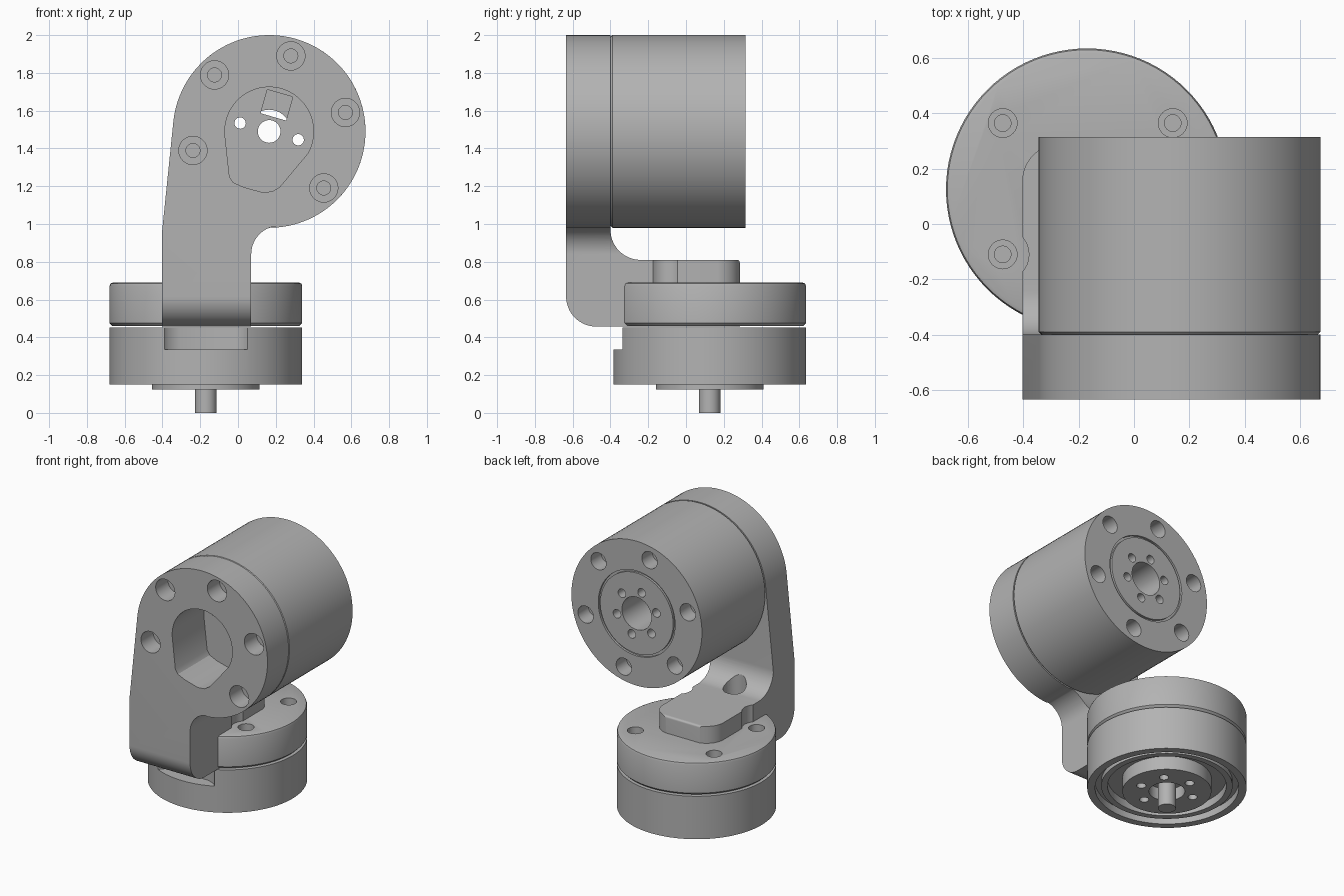
import bpy, bmesh
from math import sin, cos, radians, pi

if "Cube" in bpy.data.objects:
    bpy.data.objects.remove(bpy.data.objects["Cube"])

GREY = (0.45, 0.45, 0.45, 1)
metal = bpy.data.materials.new("plain_grey")
metal.use_nodes = True
metal.diffuse_color = GREY
metal.node_tree.nodes["Principled BSDF"].inputs["Base Color"].default_value = GREY


def place(axis, u, v, h):
    """Outline coordinates u, v and height h along the axis."""
    return {"x": (h, u, v), "y": (u, h, v), "z": (u, v, h)}[axis]


def finish(name, bm):
    bmesh.ops.remove_doubles(bm, verts=bm.verts, dist=1e-5)
    bmesh.ops.recalc_face_normals(bm, faces=bm.faces)
    mesh = bpy.data.meshes.new(name)
    bm.to_mesh(mesh)
    bm.free()
    mesh.materials.append(metal)
    ob = bpy.data.objects.new(name, mesh)
    bpy.context.collection.objects.link(ob)
    return ob


def prism(name, axis, outline, a, b):
    bm = bmesh.new()
    low, high = ([bm.verts.new(place(axis, u, v, h)) for u, v in outline] for h in (a, b))
    bm.faces.new(low)
    bm.faces.new(high)
    for i in range(len(low)):
        j = (i + 1) % len(low)
        bm.faces.new((low[i], low[j], high[j], high[i]))
    return finish(name, bm)


def lathe(name, axis, centre, profile, n=96):
    """Turn a (radius, height) profile whose two ends are caps."""
    bm = bmesh.new()
    rings = [[bm.verts.new(place(axis, centre[0] + r * cos(2 * pi * i / n),
                                 centre[1] + r * sin(2 * pi * i / n), h))
              for i in range(n)] for r, h in profile]
    for lo, hi in zip(rings, rings[1:]):
        for i in range(n):
            j = (i + 1) % n
            bm.faces.new((lo[i], lo[j], hi[j], hi[i]))
    bm.faces.new(rings[0])
    bm.faces.new(rings[-1])
    return finish(name, bm)


def rod(axis, centre, r, a, b, n=32, name="cutter"):
    return lathe(name, axis, centre, [(r, a), (r, b)], n)


def arc(cx, cy, r, a0, a1, n=16):
    steps = [radians(a0 + (a1 - a0) * i / n) for i in range(n + 1)]
    return [(cx + r * cos(t), cy + r * sin(t)) for t in steps]


def polar(centre, r, deg):
    return centre[0] + r * cos(radians(deg)), centre[1] + r * sin(radians(deg))


def combine(ob, tool, operation="DIFFERENCE"):
    mod = ob.modifiers.new("cut", "BOOLEAN")
    mod.operation, mod.solver, mod.object = operation, "EXACT", tool
    bpy.context.view_layer.objects.active = ob
    bpy.ops.object.modifier_apply(modifier=mod.name)
    bpy.data.objects.remove(tool)


HEAD = (0.165, 1.49)
BASE = (-0.17, 0.125)
SCREWS = [(x, y) for x in (-0.475, 0.14) for y in (-0.11, 0.365)]

# Bracket: side profile trimmed by the front outline and the foot outline
side = ([(-0.635, 2.1)] + arc(-0.475, 0.617, 0.16, 180, 270)
        + [(0.285, 0.457)] + arc(0.27, 0.795, 0.015, 0, 90, 4)
        + arc(-0.24, 0.97, 0.16, 270, 180) + [(-0.4, 2.1)])
bracket = prism("bracket", "x", side, -1, 1)
front = ([(-0.403, 0.3), (0.07, 0.3)] + arc(0.22, 0.84, 0.15, 180, 105)
         + arc(*HEAD, 0.51, -85, 175, 80) + [(-0.403, 0.95)])
combine(bracket, prism("cutter", "y", front, -1, 1), "INTERSECT")
foot = ([(-1, -1), (1, -1), (1, -0.3), (0.09, -0.3)]
        + arc(-0.06, 0.155, 0.131, 0, 90) + arc(-0.27, 0.155, 0.134, 90, 180)
        + [(-0.43, -0.3), (-1, -0.3)])
combine(bracket, prism("cutter", "z", foot, 0, 3), "INTERSECT")
for x, y in SCREWS:
    if y < 0:
        combine(bracket, rod("z", (x, y), 0.095, 0.6, 1.2))
combine(bracket, rod("z", (-0.17, -0.3), 0.075, 0.695, 1.0))
for k in range(5):
    spot = polar(HEAD, 0.416, 14 + 60 * k - (60 if k == 4 else 0) * 5)
    combine(bracket, rod("y", spot, 0.075, -0.8, -0.5))
    combine(bracket, rod("y", spot, 0.037, -0.8, -0.42))

# Motor housing with ring groove in its rear face
motor = lathe("motor_housing", "y", HEAD, [
    (0.5, -0.4), (0.51, -0.39), (0.51, 0.315), (0.3, 0.315), (0.3, 0.3),
    (0.285, 0.3), (0.285, 0.315)])

# Teardrop opening through bracket into the motor
opening = (arc(*HEAD, 0.235, -30, 185, 40)
           + [(-0.045, 1.25), (-0.025, 1.22), (0.03, 1.195)]
           + [(0.13, 1.168), (0.18, 1.172), (0.22, 1.195)])
for part in (bracket, motor):
    combine(part, prism("cutter", "y", opening, -0.8, -0.28))

# Motor bores, wire slot and screw holes
combine(motor, rod("y", HEAD, 0.115, -0.1, 0.5, 48))
combine(motor, rod("y", HEAD, 0.06, -0.5, 0.5, 48))
slot = [polar(polar(HEAD, r, 74), w, 164)
        for r, w in ((0.08, 0.07), (0.08, -0.07), (0.21, -0.07), (0.21, 0.07))]
combine(motor, prism("cutter", "y", slot, -0.5, 0.0))
for k in range(6):
    angle = 44 + 60 * k
    combine(motor, rod("y", polar(HEAD, 0.415, angle), 0.06, 0.2, 0.5))
    combine(motor, rod("y", polar(HEAD, 0.415, angle), 0.033, 0.1, 0.5))
    deep = -0.5 if k in (2, 5) else 0.2
    combine(motor, rod("y", polar(HEAD, 0.16, angle), 0.03, deep, 0.5, 24))

# Cap of the base with four screw holes
cap = lathe("base_cap", "z", BASE, [
    (0.495, 0.46), (0.51, 0.475), (0.51, 0.672), (0.505, 0.685), (0.492, 0.69)])
for spot in SCREWS:
    combine(cap, rod("z", spot, 0.052, 0.6, 0.8))
    combine(cap, rod("z", spot, 0.03, 0.54, 0.8))

# Base drum, stepped underneath, with a front notch below the bracket
drum = lathe("base_drum", "z", BASE, [
    (0.285, 0.22), (0.38, 0.22), (0.38, 0.165), (0.42, 0.165), (0.42, 0.2),
    (0.46, 0.2), (0.46, 0.15), (0.51, 0.15), (0.51, 0.453)])
notch = [(-0.41, -1), (0.07, -1), (0.07, -0.36), (0.03, -0.31), (-0.03, -0.285),
         (-0.31, -0.285), (-0.37, -0.31), (-0.41, -0.36)]
combine(drum, prism("cutter", "z", notch, 0.335, 0.8))

# Output flange and shaft
flange = rod("z", BASE, 0.285, 0.125, 0.23, 64, "output_flange")
combine(flange, rod("z", BASE, 0.115, 0, 0.21, 48))
for k in range(6):
    combine(flange, rod("z", polar(BASE, 0.18, 44 + 60 * k), 0.03, 0, 0.19, 24))
shaft = rod("z", BASE, 0.057, 0, 0.225, 48, "output_shaft")

for part in (bracket, motor, cap, drum, flange, shaft):
    bpy.ops.object.select_all(action="DESELECT")
    part.select_set(True)
    bpy.context.view_layer.objects.active = part
    bpy.ops.object.shade_smooth_by_angle(angle=radians(30))
